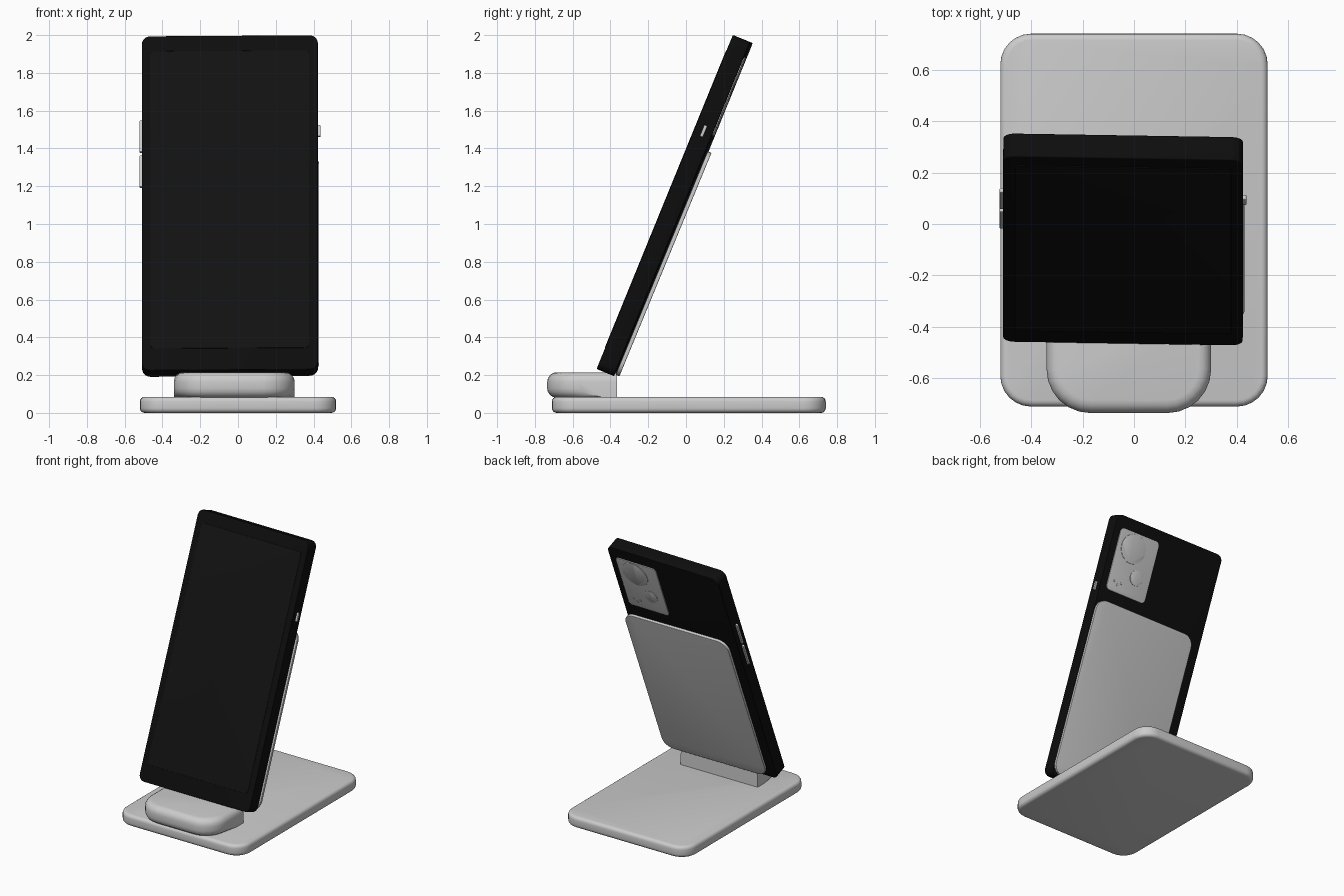
import bpy, bmesh, math
from mathutils import Matrix, Vector

if "Cube" in bpy.data.objects:
    bpy.data.objects.remove(bpy.data.objects["Cube"])


def material(name, c):
    m = bpy.data.materials.new(name)
    m.diffuse_color = (c, c, c, 1)
    m.use_nodes = True
    m.node_tree.nodes["Principled BSDF"].inputs["Base Color"].default_value = m.diffuse_color
    return m


BLACK = material("black", 0.004)
GLASS = material("dark_glass", 0.006)


def slab(name, w, h, t, radii, frame, bevel=0.0, mat=None, segs=6, pick=None):
    """Rounded rectangle w x h centred in XY, thickness t centred in Z.
    radii: front (-y) and back (+y) corner radius."""
    pts = []
    for sx, sy, a in ((1, -1, -90), (1, 1, 0), (-1, 1, 90), (-1, -1, 180)):
        r = radii[0] if sy < 0 else radii[1]
        n = segs if r > 0 else 0
        for i in range(n + 1):
            ang = math.radians(a + 90 * i / max(n, 1))
            pts.append((sx * (w / 2 - r) + r * math.cos(ang),
                        sy * (h / 2 - r) + r * math.sin(ang)))
    bm = bmesh.new()
    face = bm.faces.new([bm.verts.new((x, y, -t / 2)) for x, y in pts])
    ext = bmesh.ops.extrude_face_region(bm, geom=[face])
    bmesh.ops.translate(bm, vec=(0, 0, t), verts=[v for v in ext["geom"]
                                                  if isinstance(v, bmesh.types.BMVert)])
    bmesh.ops.recalc_face_normals(bm, faces=bm.faces)
    if bevel:
        rim = [e for e in bm.edges if abs(e.verts[0].co.z - e.verts[1].co.z) < 1e-6]
        if pick:
            rim = [e for e in rim if pick((e.verts[0].co + e.verts[1].co) / 2)]
        bmesh.ops.bevel(bm, geom=rim, offset=bevel, segments=4, profile=0.5, affect="EDGES")
    me = bpy.data.meshes.new(name)
    bm.to_mesh(me)
    bm.free()
    ob = bpy.data.objects.new(name, me)
    bpy.context.collection.objects.link(ob)
    ob.matrix_world = frame
    if mat:
        me.materials.append(mat)
    bpy.context.view_layer.objects.active = ob
    ob.select_set(True)
    bpy.ops.object.shade_smooth_by_angle(angle=math.radians(35))
    ob.select_set(False)
    return ob


def at(x, y, z):
    return Matrix.Translation(Vector((x, y, z)))


def rot(deg, axis):
    return Matrix.Rotation(math.radians(deg), 4, axis)


UPRIGHT = rot(90, "X")  # slab lying in XY becomes standing in XZ

# Stand: base plate, front lip and leaning back plate
slab("base_plate", 1.04, 1.45, 0.085, (0.12, 0.12), at(0, 0.015, 0.0425), 0.025)
slab("front_lip", 0.64, 0.37, 0.135, (0.17, 0), at(-0.02, -0.55, 0.1475), 0.05,
     pick=lambda c: c.y < 0.18 and (c.z > 0 or c.y < -0.02))
slab("back_plate", 0.86, 1.28, 0.022, (0.08, 0.08),
     at(0, -0.119, 0.789) @ rot(-22.4, "X") @ UPRIGHT, 0.004)

# Phone frame: x across, y towards the back, z along its length
P = at(-0.0425, -0.06, 1.095) @ rot(-22.2, "X") @ rot(-1, "Z")
L, T = 1.91, 0.098
slab("phone_body", 0.932, L, T, (0.045, 0.045), P @ UPRIGHT, 0.005, BLACK)
slab("phone_screen", 0.84, 1.70, 0.006, (0.02, 0.02),
     P @ at(0, -T / 2, 0.017) @ UPRIGHT, 0.002, GLASS)

# Camera plate with lenses and flash dots
back = T / 2
slab("camera_plate", 0.34, 0.45, 0.012, (0.03, 0.03),
     P @ at(0.245, back, L / 2 - 0.31) @ UPRIGHT, 0.003)
lenses = [("main_lens", 0.275, 0.20, 0.105), ("second_lens", 0.19, 0.385, 0.055)]
lenses += [(f"flash_dot_{i}", 0.36 - 0.03 * i, 0.46 + 0.02 * (i % 2), 0.009) for i in range(3)]
for name, x, down, r in lenses:
    slab(name, 2 * r, 2 * r, 0.008, (r, r),
         P @ at(x, back + 0.005, L / 2 - down) @ UPRIGHT, 0.001)

# Side buttons
for name, x, z, h in (("volume_up_button", -0.466, 0.40, 0.18),
                      ("volume_down_button", -0.466, 0.20, 0.18),
                      ("power_button", 0.466, 0.425, 0.065)):
    slab(name, 0.028, h, 0.018, (0.006, 0.006),
         P @ at(x, 0.0, z) @ UPRIGHT, 0.004, segs=3)
